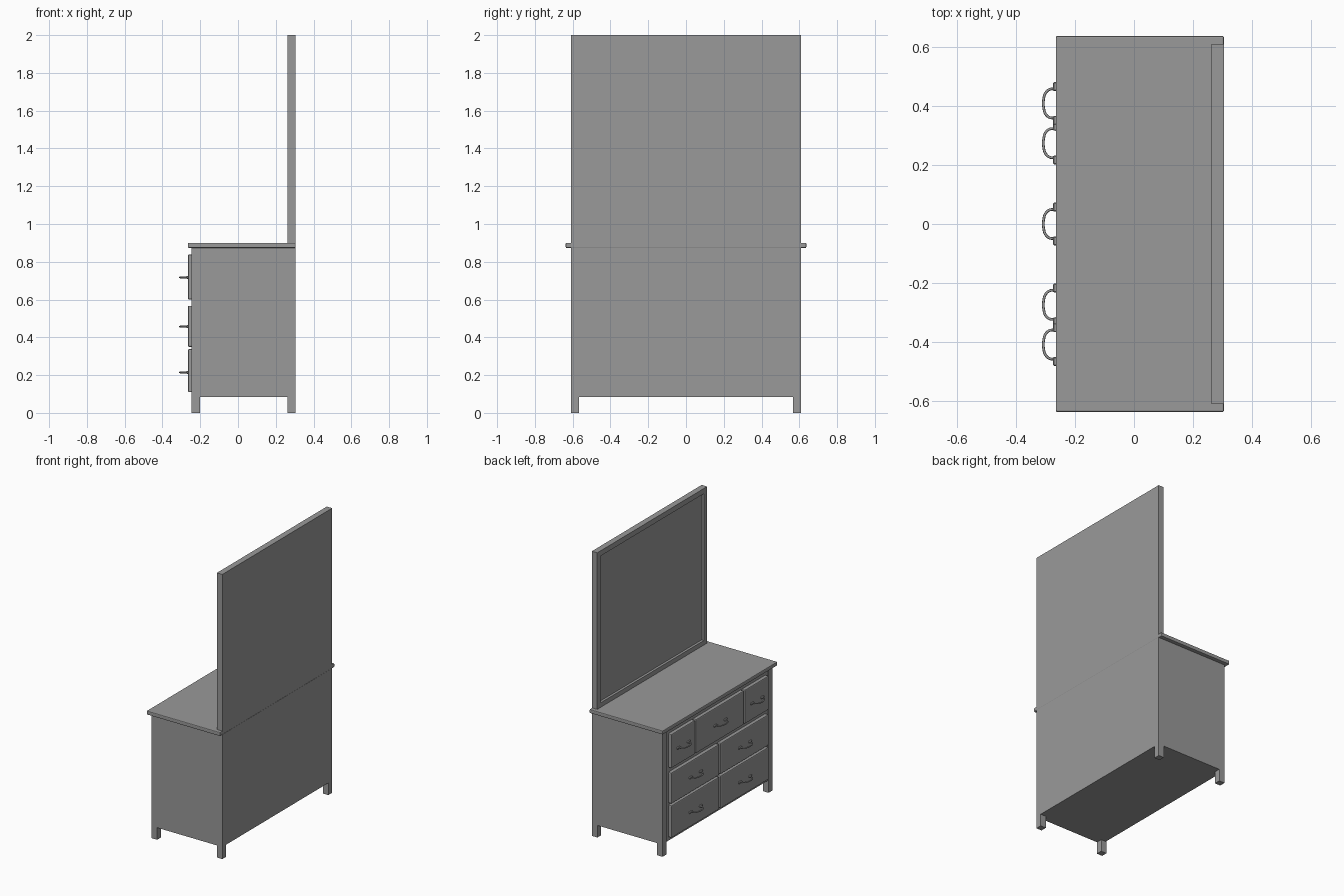
import bpy
import bmesh
from mathutils import Vector

if "Cube" in bpy.data.objects:
    bpy.data.objects.remove(bpy.data.objects["Cube"], do_unlink=True)

GREY = (0.32, 0.32, 0.32, 1)
mat = bpy.data.materials.new("plain_grey")
mat.use_nodes = True
mat.diffuse_color = GREY
mat.node_tree.nodes["Principled BSDF"].inputs["Base Color"].default_value = GREY


def add_mesh(name, bm):
    mesh = bpy.data.meshes.new(name)
    bm.to_mesh(mesh)
    bm.free()
    mesh.materials.append(mat)
    obj = bpy.data.objects.new(name, mesh)
    bpy.context.collection.objects.link(obj)
    return obj


def box(name, lo, hi, bevel=0, segments=1):
    lo, hi = Vector(lo), Vector(hi)
    bm = bmesh.new()
    bmesh.ops.create_cube(bm, size=1)
    bmesh.ops.scale(bm, vec=hi - lo, verts=bm.verts)
    bmesh.ops.translate(bm, vec=(lo + hi) / 2, verts=bm.verts)
    obj = add_mesh(name, bm)
    if bevel:
        mod = obj.modifiers.new("soft_edge", 'BEVEL')
        mod.width, mod.segments = bevel, segments
    return obj


FRONT, BACK = -0.245, 0.305
HALF = 0.61
POST = 0.043
FACE = -0.265
TOP = 0.90

# Cabinet carcass with its front set slightly behind the posts
box("carcass", (FRONT + 0.005, -HALF, 0.085), (BACK, HALF, 0.875))

# Corner posts that end in short legs
for side, y in (("right", -HALF), ("left", HALF - POST)):
    box("front_post_" + side, (FRONT, y, 0), (FRONT + POST, y + POST, 0.875))
    box("back_leg_" + side, (BACK - POST, y, 0), (BACK, y + POST, 0.09))

# Overhanging worktop
box("worktop", (FACE, -0.637, 0.873), (BACK, 0.637, TOP), 0.005, 2)

# Tall mirror panel with a recessed field inside its frame
panel = box("mirror_panel", (BACK - 0.042, -HALF, TOP - 0.005), (BACK, HALF, 2))
bm = bmesh.new()
bm.from_mesh(panel.data)
bm.normal_update()
field = [f for f in bm.faces if f.normal.x < -0.9]
bmesh.ops.inset_region(bm, faces=field, thickness=0.052)
bmesh.ops.inset_region(bm, faces=field, thickness=0.006, depth=-0.012)
bm.to_mesh(panel.data)
bm.free()


def handle(name, y, z):
    # Bowed pull, flattened a little in height
    curve = bpy.data.curves.new(name, 'CURVE')
    curve.dimensions = '3D'
    curve.bevel_depth = 0.0045
    curve.bevel_resolution = 2
    curve.resolution_u = 6
    curve.use_fill_caps = True
    path = [(-0.263, 0.046), (-0.281, 0.049), (-0.298, 0.038), (-0.306, 0.015)]
    path += [(x, -t) for x, t in reversed(path)]
    spline = curve.splines.new('BEZIER')
    spline.bezier_points.add(len(path) - 1)
    for point, (x, t) in zip(spline.bezier_points, path):
        point.co = (x, y + t, z)
        point.handle_left_type = point.handle_right_type = 'AUTO'
    curve.materials.append(mat)
    obj = bpy.data.objects.new(name, curve)
    bpy.context.collection.objects.link(obj)
    # Small mounting feet at both ends
    for s in (-1, 1):
        near, far = sorted((y + s * 0.042, y + s * 0.072))
        box(name + "_foot", (-0.274, near, z - 0.007), (FACE + 0.003, far, z + 0.007), 0.003)


# Drawers: three across the top row, two across each lower row
EDGE = 0.54
thirds = [(-EDGE, -0.277), (-0.265, 0.265), (0.277, EDGE)]
halves = [(-EDGE, -0.008), (0.008, EDGE)]
rows = [("top", 0.60, 0.838, 0.717, thirds),
        ("middle", 0.35, 0.567, 0.457, halves),
        ("bottom", 0.11, 0.337, 0.214, halves)]
for row, low, high, pull, spans in rows:
    for i, (y0, y1) in enumerate(spans, 1):
        box(f"{row}_drawer_{i}", (FACE, y0, low), (FRONT + 0.01, y1, high), 0.006, 2)
        handle(f"{row}_handle_{i}", (y0 + y1) / 2, pull)
